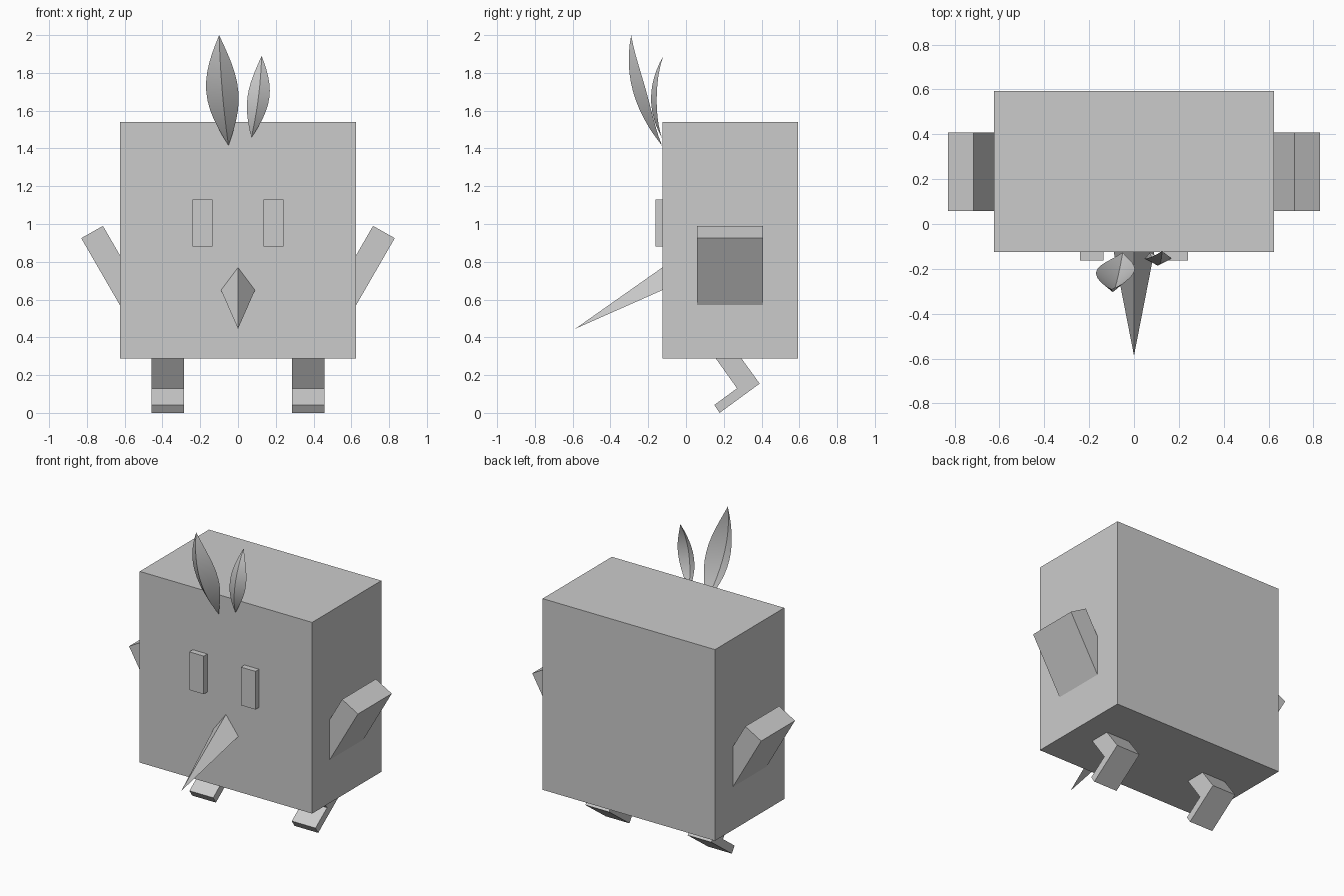
import bpy, bmesh, math
from mathutils import Vector

if "Cube" in bpy.data.objects:
    bpy.data.objects.remove(bpy.data.objects["Cube"])

# One plain colour for every part
grey = bpy.data.materials.new("light_grey")
grey.use_nodes = True
colour = (0.6, 0.6, 0.6, 1)
grey.diffuse_color = colour
grey.node_tree.nodes["Principled BSDF"].inputs["Base Color"].default_value = colour


def finish(name, bm, closed=True):
    if closed:
        bmesh.ops.recalc_face_normals(bm, faces=bm.faces)
    mesh = bpy.data.meshes.new(name)
    bm.to_mesh(mesh)
    bm.free()
    mesh.materials.append(grey)
    obj = bpy.data.objects.new(name, mesh)
    bpy.context.collection.objects.link(obj)
    return obj


def box(name, low, high):
    low, high = Vector(low), Vector(high)
    bm = bmesh.new()
    bmesh.ops.create_cube(bm, size=1)
    for v in bm.verts:
        v.co = (low + high) / 2 + v.co * (high - low)
    return finish(name, bm)


def prism(name, points, shift):
    """Extrude a flat outline along a vector."""
    bm = bmesh.new()
    face = bm.faces.new([bm.verts.new(p) for p in points])
    result = bmesh.ops.extrude_face_region(bm, geom=[face], use_keep_orig=True)
    moved = [g for g in result["geom"] if isinstance(g, bmesh.types.BMVert)]
    bmesh.ops.translate(bm, verts=moved, vec=shift)
    return finish(name, bm)


def feather(name, base, mid, tip, half_width, setback, steps=12):
    """Leaf-shaped blade folded forward along a curved ridge."""
    base, mid, tip = Vector(base), Vector(mid), Vector(tip)
    control = mid * 2 - (base + tip) / 2
    bm = bmesh.new()
    rows = []
    for i in range(steps + 1):
        t = i / steps
        ridge = base * (1 - t) ** 2 + control * 2 * t * (1 - t) + tip * t * t
        swell = math.sin(math.pi * t)
        rows.append([bm.verts.new(ridge + Vector((s * half_width, abs(s) * setback, 0)) * swell)
                     for s in (-1, 0, 1)])
    for low, high in zip(rows, rows[1:]):
        for k in range(2):
            bm.faces.new((low[k], low[k + 1], high[k + 1], high[k]))
    bmesh.ops.remove_doubles(bm, verts=bm.verts, dist=0.0005)
    obj = finish(name, bm, closed=False)
    bpy.ops.object.select_all(action="DESELECT")
    obj.select_set(True)
    bpy.context.view_layer.objects.active = obj
    bpy.ops.object.shade_smooth_by_angle(angle=math.radians(22))


# Body block
box("body", (-0.625, -0.125, 0.287), (0.625, 0.592, 1.54))

# Beak: pointed wedge drooping forward
bm = bmesh.new()
tip, top, left, right = [bm.verts.new(p) for p in (
    (0, -0.587, 0.445), (0, -0.125, 0.77), (0.09, -0.125, 0.65), (-0.09, -0.125, 0.65))]
for tri in ((tip, top, left), (tip, right, top), (tip, left, right), (top, right, left)):
    bm.faces.new(tri)
finish("beak", bm)

# Paired parts; wing and leg roots are buried in the body
wing_outline = [(0.55, 0.44), (0.83, 0.925), (0.715, 0.99), (0.435, 0.505)]
leg_outline = [(0.124, 0.336), (0.27, 0.13), (0.15, 0.042), (0.178, 0),
               (0.39, 0.155), (0.259, 0.336)]
for side, s in (("left", 1), ("right", -1)):
    xs = sorted((s * 0.135, s * 0.24))
    box(side + "_eye", (xs[0], -0.162, 0.88), (xs[1], -0.12, 1.13))
    prism(side + "_wing", [(s * x, 0.057, z) for x, z in wing_outline], (0, 0.35, 0))
    prism(side + "_leg", [(s * 0.285, y, z) for y, z in leg_outline], (s * 0.172, 0, 0))

# Crest feathers
feather("tall_crest_feather", (-0.05, -0.127, 1.415), (-0.083, -0.28, 1.7),
        (-0.1, -0.29, 2.0), 0.085, 0.07)
feather("short_crest_feather", (0.07, -0.127, 1.455), (0.108, -0.185, 1.67),
        (0.125, -0.12, 1.89), 0.058, 0.03)
